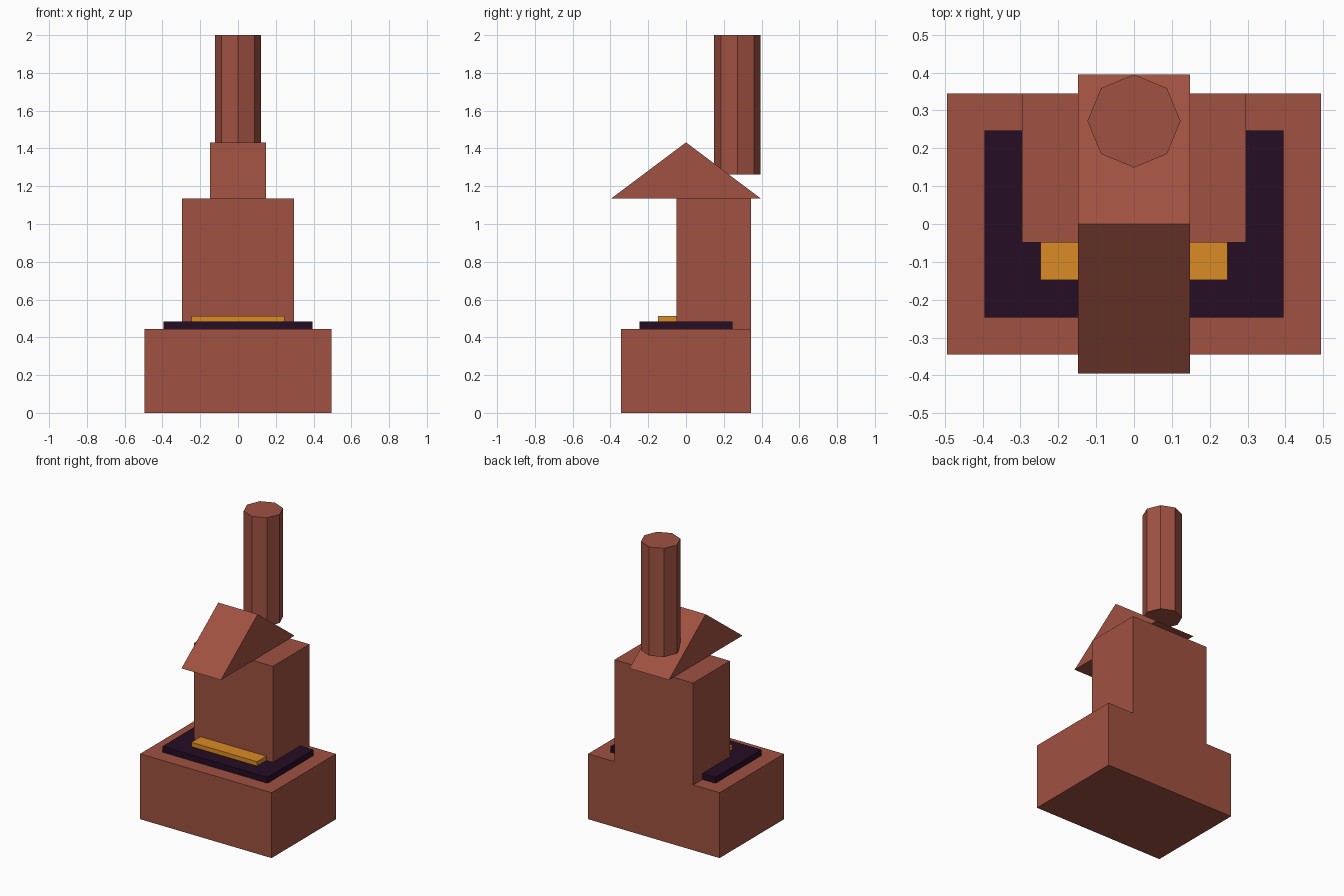
import bpy
import math

cube = bpy.data.objects.get("Cube")
if cube:
    bpy.data.objects.remove(cube, do_unlink=True)


def material(name, colour):
    mat = bpy.data.materials.new(name)
    mat.use_nodes = True
    mat.diffuse_color = (*colour, 1)
    mat.node_tree.nodes["Principled BSDF"].inputs["Base Color"].default_value = (*colour, 1)
    return mat


brick = material("brick red", (0.35, 0.083, 0.053))
soot = material("soot purple", (0.018, 0.004, 0.018))
ember = material("ember orange", (0.70, 0.26, 0.018))


def prism(name, profile, half_width, mat):
    """Extrude a (y, z) profile symmetrically along x."""
    n = len(profile)
    verts = [(x, y, z) for x in (-half_width, half_width) for y, z in profile]
    faces = [tuple(reversed(range(n))), tuple(range(n, 2 * n))]
    faces += [(i, (i + 1) % n, n + (i + 1) % n, n + i) for i in range(n)]
    mesh = bpy.data.meshes.new(name)
    mesh.from_pydata(verts, [], faces)
    mesh.materials.append(mat)
    obj = bpy.data.objects.new(name, mesh)
    bpy.context.collection.objects.link(obj)
    return obj


def box(name, half_width, front, back, bottom, top, mat):
    profile = [(front, bottom), (back, bottom), (back, top), (front, top)]
    return prism(name, profile, half_width, mat)


# Stacked blocks, with the body flush to the back of the base
box("base", 0.494, -0.345, 0.345, 0, 0.444, brick)
box("hearth_plate", 0.395, -0.247, 0.247, 0.444, 0.484, soot)
box("ember_bar", 0.247, -0.148, -0.049, 0.484, 0.513, ember)
box("body", 0.296, -0.049, 0.345, 0.444, 1.136, brick)

# Gabled hood with its ridge running side to side
prism("hood", [(-0.395, 1.136), (0.395, 1.136), (0, 1.432)], 0.148, brick)

# Eight-sided chimney rising from the rear slope
bottom, top = 1.262, 2.0
bpy.ops.mesh.primitive_cylinder_add(vertices=8, radius=0.123, depth=top - bottom,
                                    location=(0, 0.272, (bottom + top) / 2))
chimney = bpy.context.object
chimney.name = "chimney"
chimney.data.materials.append(brick)
